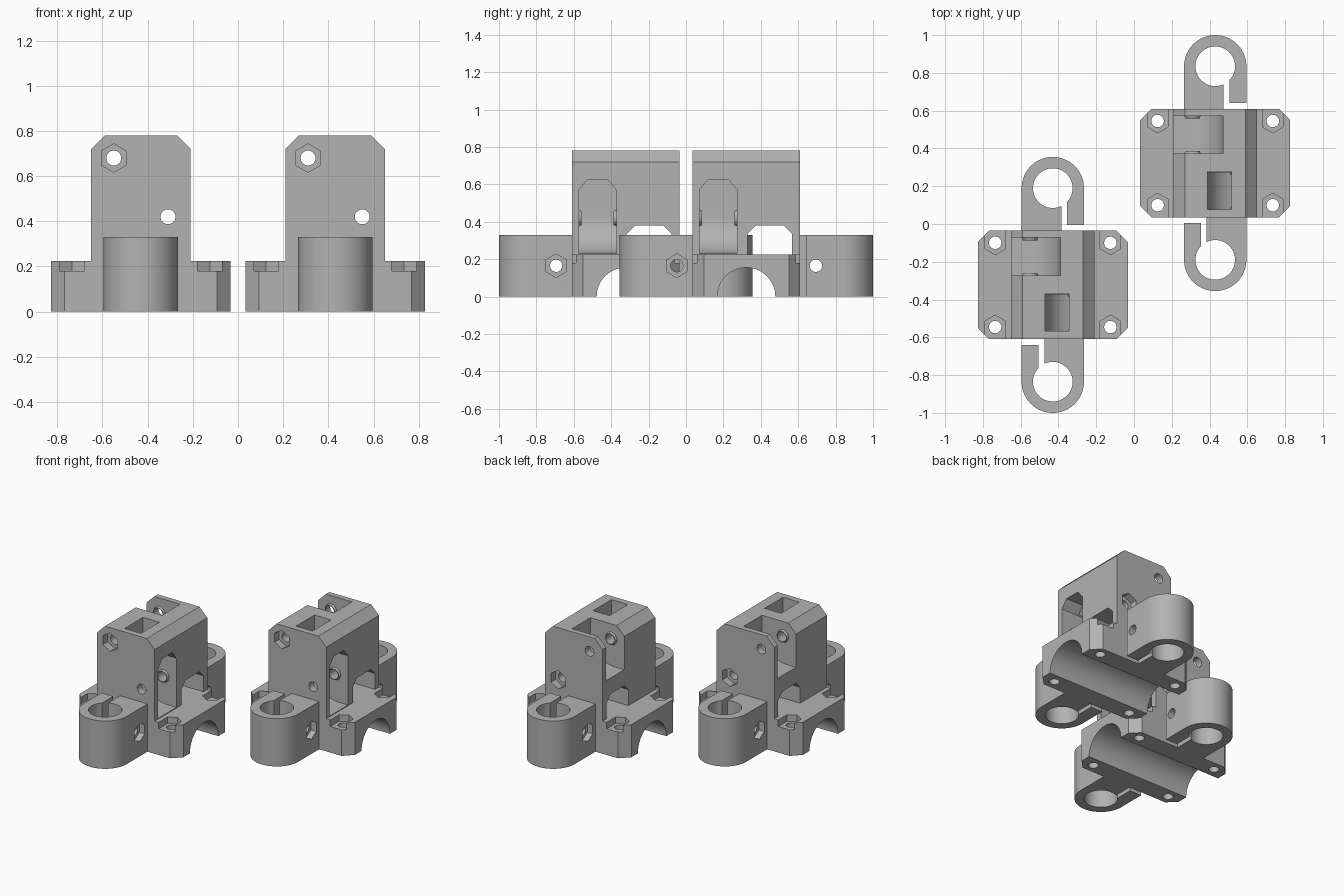
import bpy
import bmesh
from math import sin, cos, radians

if "Cube" in bpy.data.objects:
    bpy.data.objects.remove(bpy.data.objects["Cube"])

grey = bpy.data.materials.new("plain grey")
grey.use_nodes = True
grey.diffuse_color = (0.45, 0.45, 0.45, 1)
grey.node_tree.nodes["Principled BSDF"].inputs["Base Color"].default_value = grey.diffuse_color


def arc(cx, cy, r, start=0, end=360, n=48):
    """Points on an arc, both ends included."""
    step = (end - start) / n
    return [(cx + r * cos(radians(start + i * step)),
             cy + r * sin(radians(start + i * step))) for i in range(n + 1)]


def circle(cx, cy, r):
    return arc(cx, cy, r)[:-1]


def hexagon(cx, cy):
    return arc(cx, cy, 0.063, 30, 390, 6)[:-1]


def rect(a0, b0, a1, b1):
    return [(a0, b0), (a1, b0), (a1, b1), (a0, b1)]


def prism(name, profile, axis, lo, hi, end_profile=None):
    """Extrude a profile along x (y,z), y (x,z) or z (x,y)."""
    place = {"x": lambda a, b, t: (t, a, b),
             "y": lambda a, b, t: (a, t, b),
             "z": lambda a, b, t: (a, b, t)}[axis]
    bm = bmesh.new()
    low = [bm.verts.new(place(a, b, lo)) for a, b in profile]
    high = [bm.verts.new(place(a, b, hi)) for a, b in end_profile or profile]
    bm.faces.new(low)
    bm.faces.new(high)
    for i in range(len(low)):
        j = (i + 1) % len(low)
        bm.faces.new((low[i], low[j], high[j], high[i]))
    bmesh.ops.recalc_face_normals(bm, faces=bm.faces)
    mesh = bpy.data.meshes.new(name)
    bm.to_mesh(mesh)
    bm.free()
    mesh.materials.append(grey)
    ob = bpy.data.objects.new(name, mesh)
    bpy.context.collection.objects.link(ob)
    return ob


def combine(operation, *args, **kw):
    """Apply one boolean between the block and a temporary prism."""
    tool = prism("tool", *args, **kw)
    mod = block.modifiers.new("shape", "BOOLEAN")
    mod.operation, mod.solver, mod.object = operation, "EXACT", tool
    bpy.context.view_layer.objects.active = block
    bpy.ops.object.modifier_apply(modifier=mod.name)
    mesh = tool.data
    bpy.data.objects.remove(tool)
    bpy.data.meshes.remove(mesh)


def add(*args, **kw):
    combine("UNION", *args, **kw)


def cut(*args, **kw):
    combine("DIFFERENCE", *args, **kw)


W, D, C = 0.397, 0.2875, 0.06      # base half width, half depth, chamfer
BW, TOP, FLANGE = 0.22, 0.78, 0.225
CLAMP_Y, CLAMP_R, CLAMP_H = 0.5125, 0.165, 0.33
BOLT = 0.033

# Tower with chamfered top edges
block = prism("left_carriage_block",
              [(-BW, 0), (BW, 0), (BW, TOP - C), (BW - C, TOP), (C - BW, TOP), (-BW, TOP - C)],
              "y", -D, D)

# Base flange with clipped corners
add([(W, D - C), (W - C, D), (C - W, D), (-W, D - C),
     (-W, C - D), (C - W, -D), (W - C, -D), (W, C - D)], "z", 0, FLANGE)

# Rod clamps at both ends
for s in (1, -1):
    outline = arc(0, CLAMP_Y, CLAMP_R, 0, 180) + [(-CLAMP_R, 0.26), (CLAMP_R, 0.26)]
    add([(s * x, s * y) for x, y in outline], "z", 0, CLAMP_H)
for s in (1, -1):
    cut(circle(0, s * CLAMP_Y, 0.105), "z", -1, 1)
    split = [(0.045, D), (0.2, D), (0.2, 0.318), (0.075, 0.318), (0.075, 0.47), (0.045, 0.47)]
    cut([(s * x, s * y) for x, y in split], "z", -0.1, 0.4)
    cut(circle(s * 0.372, 0.165, BOLT), "x", -0.3, 0.3)
    cut(hexagon(s * 0.372, 0.165), "x", *sorted((-s * 0.125, -s * 0.3)))

# Bearing trough under the base
cut(circle(0, 0, 0.155), "x", -1, 1)

# Flange bolts with nut pockets open to the outside
for sx in (1, -1):
    for sy in (1, -1):
        x, y = sx * 0.305, sy * 0.223
        cut(circle(x, y, BOLT), "z", -1, 1)
        cut(hexagon(x, y), "z", 0.18, 0.4)
        cut(rect(x - 0.0545, *sorted((y, sy * 0.4))[:1], x + 0.0545, max(y, sy * 0.4)), "z", 0.18, 0.4)

# Tunnel across the tower
cut([(0.005, FLANGE), (0.245, FLANGE), (0.245, 0.335), (0.2, 0.38), (0.05, 0.38), (0.005, 0.335)],
    "x", -0.3, 0.3)

# Lower pulley slot, open to one side, with a belt shaft to the top
cut(arc(0.15, 0.42, 0.19, 180, 270, 16) + [(0.3, 0.23), (0.3, 0.5), (-0.04, 0.5)], "y", -0.25, -0.05)
cut([(-0.25, 0.45), (-0.05, 0.45), (-0.05, 0.57), (-0.095, 0.625), (-0.205, 0.625), (-0.25, 0.57)],
    "x", -0.04, 0.3)
cut(rect(-0.04, -0.245, 0.086, -0.045), "z", 0.55, 1)

# Upper pulley slot, open to the other side and the top
cut(arc(-0.15, 0.68, 0.19, 0, -90, 16) + [(-0.4, 0.49), (-0.4, 1), (0.04, 1)], "y", 0.05, 0.25)

# Conical standoffs, axle holes and nut pockets
for x, z, y0, y1, s in ((0.12, 0.42, -0.25, -0.05, 1), (-0.12, 0.68, 0.05, 0.25, -1)):
    wide, narrow = circle(x, z, 0.045), circle(x, z, 0.038)
    add(wide, "y", y0 - 0.005, y0 + 0.014, end_profile=narrow)
    add(narrow, "y", y1 - 0.014, y1 + 0.005, end_profile=wide)
    cut(circle(x, z, BOLT), "y", -1, 1)
    cut(hexagon(x, z), "y", *sorted((s * (D - 0.05), s * 0.4)))

# Smooth round walls, then place the two matching blocks
for ob in bpy.context.selected_objects:
    ob.select_set(False)
block.select_set(True)
bpy.context.view_layer.objects.active = block
bpy.ops.object.shade_smooth_by_angle(angle=radians(25))
twin = block.copy()
twin.name = "right_carriage_block"
bpy.context.collection.objects.link(twin)
twin.location = (-0.43, -0.3225, 0)
block.location = (0.43, 0.3225, 0)
